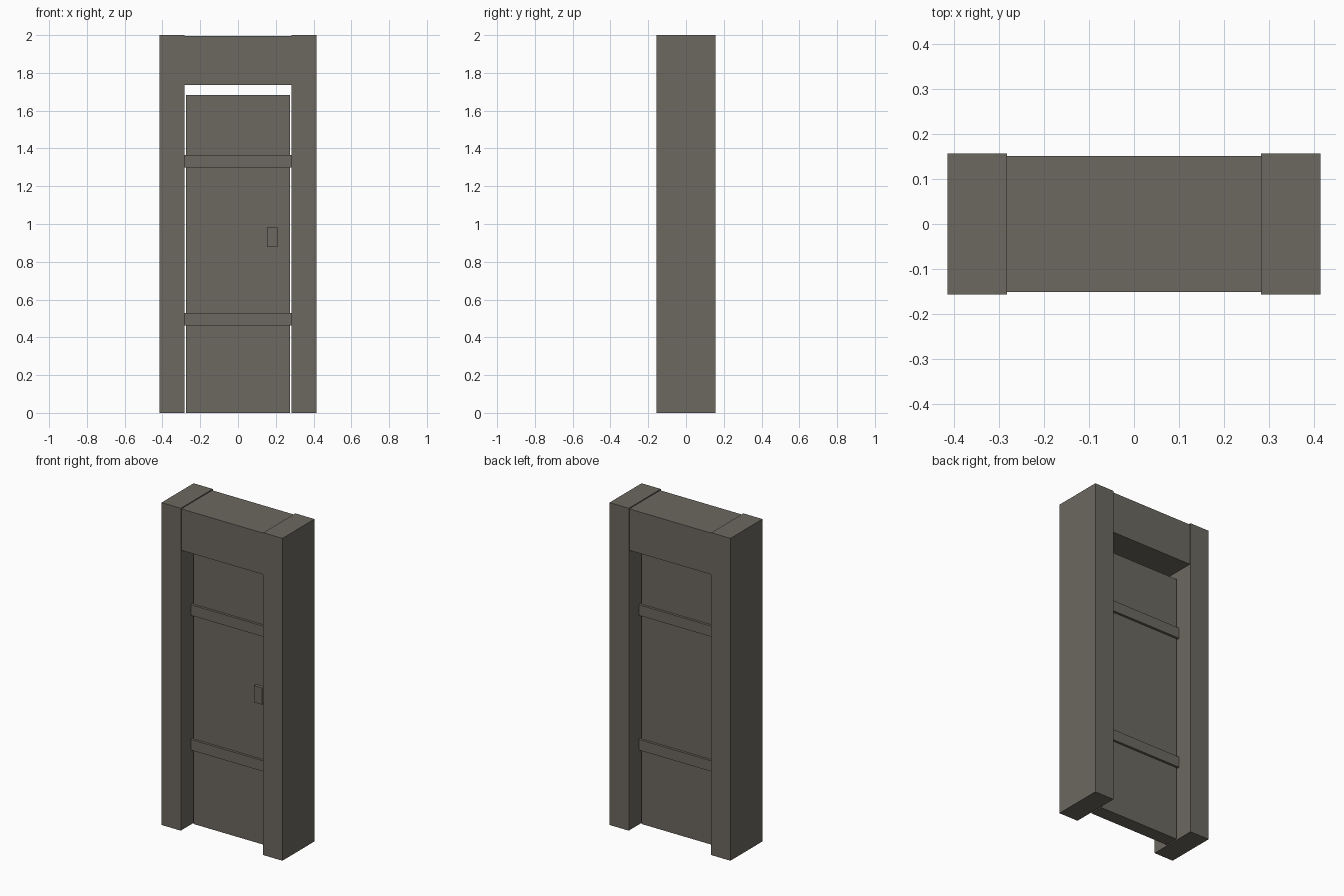
import bpy

cube = bpy.data.objects.get("Cube")
if cube:
    bpy.data.objects.remove(cube, do_unlink=True)

# One weathered grey-brown colour for everything
COLOUR = (0.15, 0.14, 0.118, 1.0)
stone = bpy.data.materials.new("warm_grey")
stone.use_nodes = True
stone.diffuse_color = COLOUR
stone.node_tree.nodes["Principled BSDF"].inputs["Base Color"].default_value = COLOUR


def box(name, x, y, z):
    """Add a box spanning the (low, high) ranges on each axis."""
    spans = (x, y, z)
    bpy.ops.mesh.primitive_cube_add(size=1, location=[(a + b) / 2 for a, b in spans])
    obj = bpy.context.object
    obj.name = name
    obj.scale = [b - a for a, b in spans]
    bpy.ops.object.transform_apply(location=False, rotation=False, scale=True)
    obj.data.materials.append(stone)
    return obj


OPENING = 0.283   # half width between the posts
OUTER = 0.415     # half width of the whole frame
DEPTH = 0.157     # half depth of the posts

# Door frame: two posts and a slightly recessed lintel
box("left_post", (OPENING, OUTER), (-DEPTH, DEPTH), (0, 2))
box("right_post", (-OUTER, -OPENING), (-DEPTH, DEPTH), (0, 2))
box("lintel", (-OPENING, OPENING), (-0.151, 0.151), (1.737, 1.994))

# Door panel with gaps at the top and sides
box("door_panel", (-0.275, 0.275), (-0.043, 0.043), (0, 1.684))

# Cross straps standing proud of both door faces
for name, bottom in (("lower_strap", 0.462), ("upper_strap", 1.298)):
    box(name, (-OPENING, OPENING), (-0.058, 0.058), (bottom, bottom + 0.066))

# Handle plate on the front face only
box("handle", (0.154, 0.209), (-0.064, -0.04), (0.878, 0.981))
